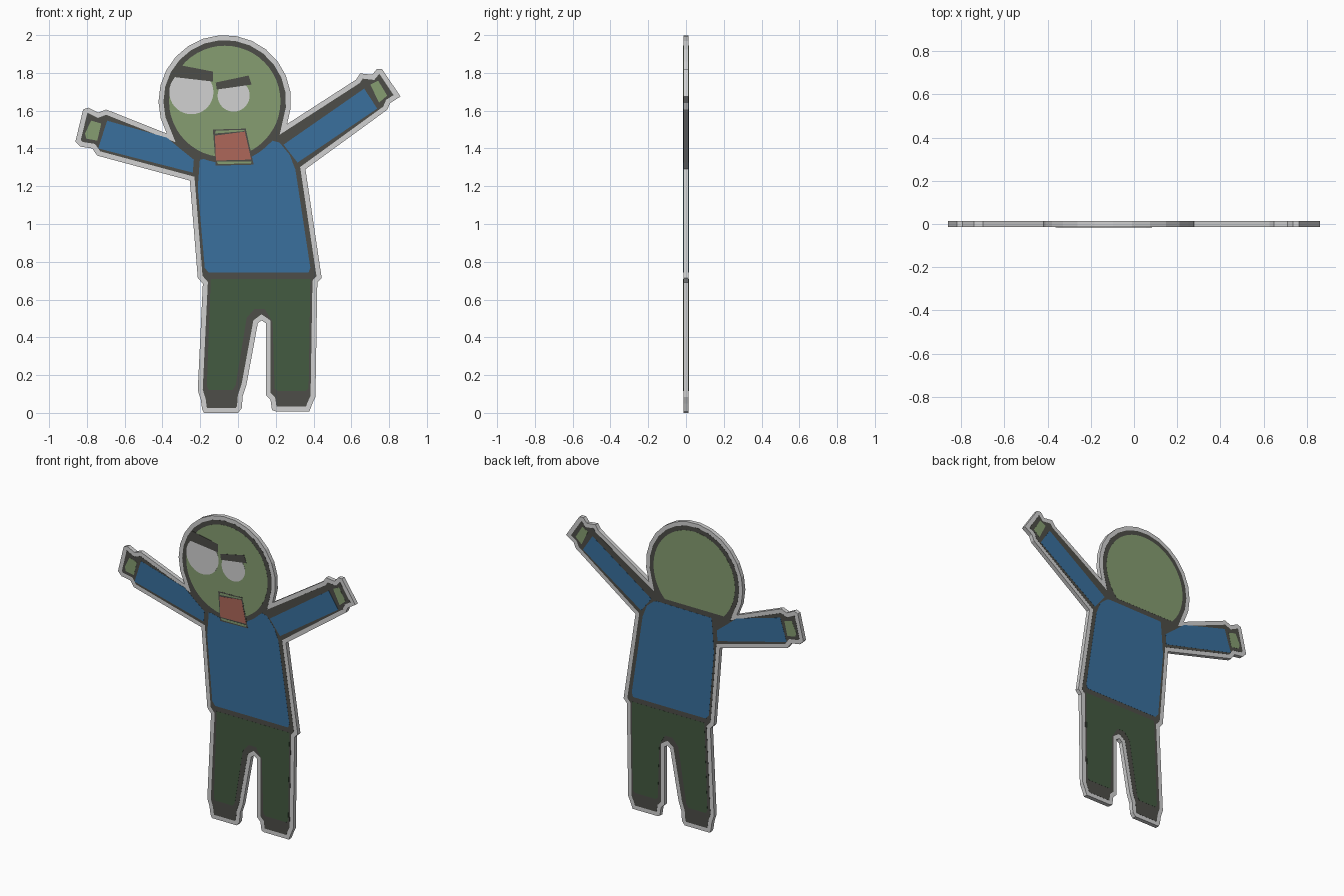
import bpy, bmesh, math
from mathutils import Vector

if "Cube" in bpy.data.objects:
    bpy.data.objects.remove(bpy.data.objects["Cube"])

HALF = 0.0135          # half thickness of the backing slab
STEP = 0.0007          # height of each colour layer above it
HEAD = (-0.07, 1.649)  # head centre


def material(name, *rgb):
    m = bpy.data.materials.new(name)
    m.diffuse_color = (*rgb, 1)
    m.use_nodes = True
    m.node_tree.nodes["Principled BSDF"].inputs["Base Color"].default_value = m.diffuse_color
    return m


GREY = material("light grey", 0.64, 0.64, 0.64)
DARK = material("charcoal", 0.075, 0.075, 0.066)
BLUE = material("shirt blue", 0.041, 0.163, 0.34)
SKIN = material("skin green", 0.24, 0.34, 0.167)
TROUSER = material("dark green", 0.056, 0.103, 0.053)
RED = material("mouth red", 0.42, 0.137, 0.102)


def arc(centre, r, a0, a1, n):
    """Points on an arc, angles in degrees."""
    angles = [math.radians(a0 + (a1 - a0) * i / n) for i in range(n + 1)]
    return [(centre[0] + r * math.cos(a), centre[1] + r * math.sin(a)) for a in angles]


def disc(centre, r, n=36):
    return arc(centre, r, 0, 360, n)[:-1]


def inset(pts, d):
    """Mitred inward offset of a counter-clockwise outline."""
    out = []
    for i, p in enumerate(pts):
        p, a, b = Vector(p), Vector(pts[i - 1]), Vector(pts[(i + 1) % len(pts)])
        e1, e2 = (p - a).normalized(), (b - p).normalized()
        n1, n2 = Vector((-e1.y, e1.x)), Vector((-e2.y, e2.x))
        out.append(tuple(p + (n1 + n2) * d / (1 + n1.dot(n2))))
    return out


def prism(name, pts, mat, y0, y1):
    """Extrude an x-z outline from y0 to y1."""
    bm = bmesh.new()
    face = bm.faces.new([bm.verts.new((x, y0, z)) for x, z in pts])
    ext = bmesh.ops.extrude_face_region(bm, geom=[face])["geom"]
    bmesh.ops.translate(bm, vec=(0, y1 - y0, 0),
                        verts=[v for v in ext if isinstance(v, bmesh.types.BMVert)])
    bmesh.ops.recalc_face_normals(bm, faces=bm.faces)
    mesh = bpy.data.meshes.new(name)
    bm.to_mesh(mesh)
    bm.free()
    mesh.materials.append(mat)
    ob = bpy.data.objects.new(name, mesh)
    bpy.context.collection.objects.link(ob)


def plate(name, pts, mat, layer, sides=("front", "back")):
    """Thin colour plate on one or both sides of the slab."""
    for side in sides:
        s = -1 if side == "front" else 1
        prism(f"{name}_{side}", pts, mat, s * (HALF - 0.0005), s * (HALF + STEP * layer))


# Backing slab: legs, right arm, head, left arm
outline = [
    (-.18, 0), (0, 0), (.02, .025), (.025, .09), (.045, .15), (.105, .475), (.125, .49),
    (.147, .475), (.147, .095), (.172, .07), (.18, .015), (.2, .008), (.378, .008),
    (.394, .05), (.41, .085), (.42, .69), (.443, .715), (.357, 1.29), (.79, 1.605),
    (.805, 1.64), (.86, 1.675), (.763, 1.82), (.735, 1.82), (.71, 1.79), (.647, 1.797),
    (.626, 1.765),
    *arc(HEAD, .351, -20, 209, 16),
    (-.698, 1.606), (-.74, 1.59), (-.793, 1.616), (-.82, 1.606), (-.861, 1.436),
    (-.835, 1.41), (-.772, 1.40), (-.745, 1.362), (-.255, 1.23), (-.213, .715),
    (-.186, .684), (-.213, .12), (-.197, .07), (-.19, .02)]
prism("backing_slab", outline, GREY, -HALF, HALF)

# Dark drawing lines
plate("dark_outline", inset(outline, 0.026), DARK, 1)

# Head: full circle in front, cut by the collar line behind
plate("head", disc(HEAD, .295, 48), SKIN, 2, ["front"])
plate("head", arc(HEAD, .295, -43.5, 223.5, 40), SKIN, 2, ["back"])

# Arms and hands
plate("left_arm", [(-.693, 1.547), (-.376, 1.457), (-.307, 1.399), (-.234, 1.341),
                   (-.239, 1.272), (-.74, 1.40)], BLUE, 2)
plate("right_arm", [(.241, 1.42), (.668, 1.717), (.737, 1.611), (.315, 1.325)], BLUE, 2)
plate("left_hand", [(-.777, 1.547), (-.724, 1.532), (-.745, 1.441), (-.803, 1.452),
                    (-.81, 1.48)], SKIN, 2)
plate("right_hand", [(.7, 1.738), (.742, 1.759), (.79, 1.68), (.747, 1.643)], SKIN, 2)

# Shirt: collar follows the head in front, straight behind
shirt = [(.273, 1.367), (.304, 1.288), (.383, .768), (.373, .742), (-.155, .742),
         (-.176, .768), (-.213, 1.192), (-.202, 1.341)]
plate("shirt", shirt + arc(HEAD, .325, -110, -52, 12) + [(.183, 1.441), (.22, 1.431)],
      BLUE, 2, ["front"])
plate("shirt", shirt + [(-.195, 1.412), (.2, 1.416), (.225, 1.408)], BLUE, 2, ["back"])

# Trousers
plate("trousers", [(-.144, .71), (.383, .71), (.374, .132), (.36, .117), (.21, .117),
                   (.194, .13), (.183, .482), (.141, .551), (.088, .551), (.046, .503),
                   (-.012, .148), (-.028, .122), (-.155, .122), (-.165, .143)], TROUSER, 2)

# Face
face = ["front"]
plate("left_eye", disc((-.247, 1.698), .117), GREY, 3, face)
plate("right_eye", disc((-.023, 1.68), .085), GREY, 3, face)
plate("left_brow", [(-.323, 1.844), (-.133, 1.807), (-.133, 1.754), (-.355, 1.78)],
      DARK, 4, face)
plate("right_brow", [(-.118, 1.749), (.056, 1.786), (.072, 1.738), (-.112, 1.712)],
      DARK, 4, face)
plate("mouth_rim", [(-.133, 1.50), (.041, 1.505), (.083, 1.314), (-.118, 1.309)],
      DARK, 3, face)
plate("mouth", [(-.122, 1.468), (.036, 1.489), (.07, 1.341), (-.117, 1.336)], RED, 4, face)
plate("upper_lip", [(-.117, 1.494), (.035, 1.499), (.035, 1.492), (-.122, 1.479)],
      SKIN, 4, face)
plate("lower_lip", [(-.112, 1.33), (.072, 1.332), (.068, 1.32), (-.106, 1.318)],
      SKIN, 4, face)
